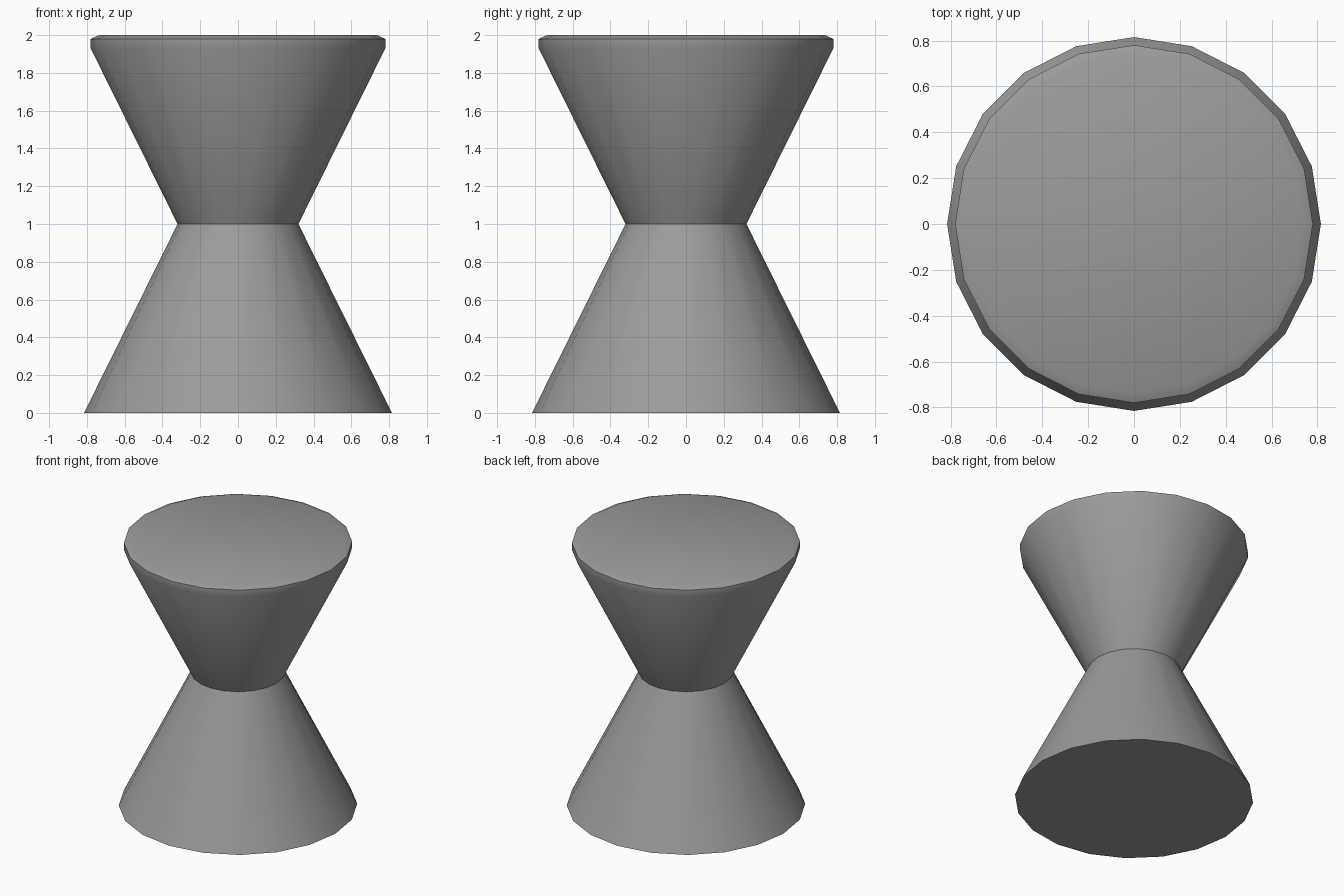
import bpy
import bmesh
from math import cos, sin, tau, radians

cube = bpy.data.objects.get("Cube")
if cube:
    bpy.data.objects.remove(cube, do_unlink=True)

SIDES = 20

# Single grey finish
grey = bpy.data.materials.new("mid grey")
grey.use_nodes = True
colour = (0.33, 0.33, 0.33, 1.0)
grey.diffuse_color = colour
bsdf = next(n for n in grey.node_tree.nodes if n.type == 'BSDF_PRINCIPLED')
bsdf.inputs["Base Color"].default_value = colour


def turned(name, profile):
    """Revolve (radius, height) points into a faceted solid with flat ends."""
    bm = bmesh.new()
    rings = [[bm.verts.new((r * cos(tau * i / SIDES), r * sin(tau * i / SIDES), z))
              for i in range(SIDES)] for r, z in profile]
    for low, high in zip(rings, rings[1:]):
        for i in range(SIDES):
            j = (i + 1) % SIDES
            bm.faces.new((low[i], low[j], high[j], high[i]))
    bm.faces.new(rings[0][::-1])
    bm.faces.new(rings[-1])
    mesh = bpy.data.meshes.new(name)
    bm.to_mesh(mesh)
    bm.free()
    mesh.materials.append(grey)
    obj = bpy.data.objects.new(name, mesh)
    bpy.context.collection.objects.link(obj)
    bpy.ops.object.select_all(action='DESELECT')
    obj.select_set(True)
    bpy.context.view_layer.objects.active = obj
    bpy.ops.object.shade_smooth_by_angle(angle=radians(30))
    return obj


# Tapered foot, narrowing to the waist
turned("base", [(0.815, 0), (0.32, 1)])

# Flared seat with an upright rim and a softened top edge
turned("seat", [(0.32, 1), (0.78, 1.93), (0.78, 1.98), (0.735, 2)])
